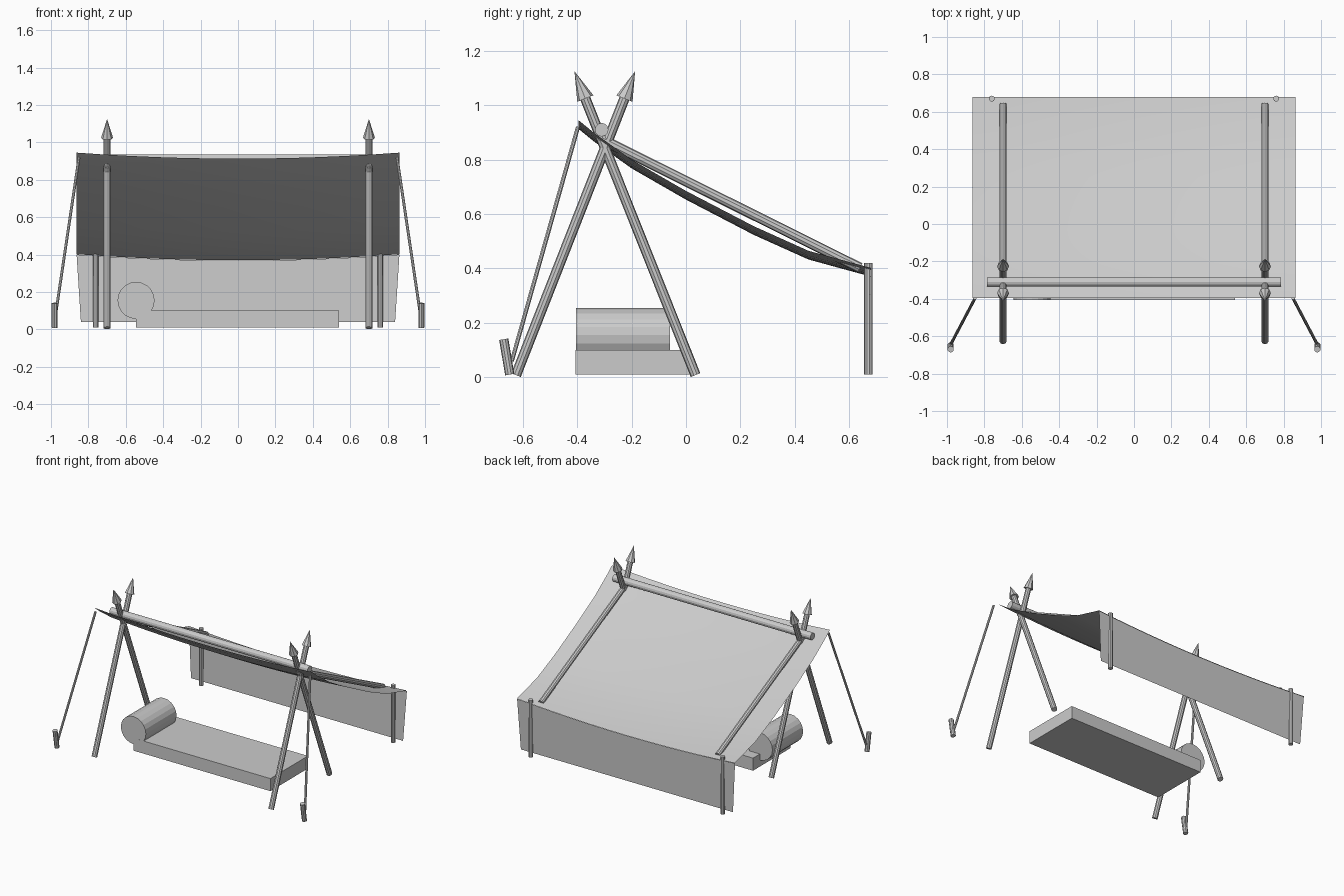
import bpy, bmesh
from mathutils import Vector

old = bpy.data.objects.get("Cube")
if old:
    bpy.data.objects.remove(old, do_unlink=True)

grey = bpy.data.materials.new("plain_grey")
grey.use_nodes = True
grey.diffuse_color = (0.6, 0.6, 0.6, 1)
grey.node_tree.nodes["Principled BSDF"].inputs["Base Color"].default_value = (0.6, 0.6, 0.6, 1)


def finish(name, bm, smooth=False):
    mesh = bpy.data.meshes.new(name)
    bm.to_mesh(mesh)
    bm.free()
    mesh.materials.append(grey)
    obj = bpy.data.objects.new(name, mesh)
    bpy.context.collection.objects.link(obj)
    if smooth:
        bpy.ops.object.select_all(action="DESELECT")
        obj.select_set(True)
        bpy.context.view_layer.objects.active = obj
        bpy.ops.object.shade_smooth_by_angle()
    return obj


def rod(name, start, end, r1, r2=None, sides=10):
    """Cylinder or cone between two points."""
    a, b = Vector(start), Vector(end)
    bm = bmesh.new()
    bmesh.ops.create_cone(bm, cap_ends=True, segments=sides, radius1=r1,
                          radius2=r1 if r2 is None else r2, depth=(b - a).length)
    turn = (b - a).to_track_quat("Z", "Y").to_matrix().to_4x4()
    bmesh.ops.transform(bm, matrix=turn, verts=bm.verts)
    bmesh.ops.translate(bm, vec=(a + b) / 2, verts=bm.verts)
    return finish(name, bm)


def sheet(name, rows, columns, point):
    """Grid surface; point(row, t) gives a position for t in -1..1."""
    bm = bmesh.new()
    grid = [[bm.verts.new(point(row, 2 * i / columns - 1)) for i in range(columns + 1)]
            for row in rows]
    for low, high in zip(grid, grid[1:]):
        for i in range(columns):
            bm.faces.new((low[i], low[i + 1], high[i + 1], high[i]))
    return finish(name, bm, True)


def sag(t):
    return 0.032 * (1 - t * t)


# Crossed poles with spear tips, sloping rails, posts, ropes and stakes on both sides
for side, s in (("left", 1), ("right", -1)):
    x = 0.70 * s
    for part, foot_y, tip_y in (("front", -0.625, -0.187), ("back", 0.035, -0.41)):
        foot, tip = Vector((x, foot_y, 0.008)), Vector((x, tip_y, 1.125))
        neck = foot.lerp(tip, 0.91)
        rod(f"{side}_{part}_pole", foot, neck, 0.019)
        rod(f"{side}_{part}_pole_tip", neck, tip, 0.032, 0, 8)
    rod(f"{side}_roof_rail", (x, -0.32, 0.88), (x, 0.64, 0.402), 0.019)
    rod(f"{side}_back_post", (0.76 * s, 0.67, 0.01), (0.76 * s, 0.67, 0.42), 0.016)
    rod(f"{side}_guy_rope", (0.85 * s, -0.397, 0.92), (0.978 * s, -0.64, 0.06), 0.008, None, 8)
    rod(f"{side}_stake", (0.98 * s, -0.648, 0.01), (0.98 * s, -0.67, 0.14), 0.017)

rod("ridge_bar", (-0.785, -0.31, 0.91), (0.785, -0.31, 0.91), 0.025, None, 12)

# Sagging canvas roof
profile = [(-0.395, 0.945), (-0.34, 0.90), (-0.2, 0.80), (0, 0.685),
           (0.25, 0.555), (0.45, 0.465), (0.68, 0.402)]
sheet("canvas_roof", profile, 12, lambda p, t: (0.863 * t, p[0], p[1] - sag(t)))

# Back wall hanging from the rear edge, slightly narrower at the bottom
wall = [(0.84, 0.668, 0.04, 0), (0.863, 0.678, 0.40, 1)]
sheet("canvas_back_wall", wall, 12,
      lambda p, t: (p[0] * t, p[1], p[2] - p[3] * sag(t)))

# Mattress with a rolled head end
bm = bmesh.new()
bmesh.ops.create_cube(bm, size=1)
bmesh.ops.scale(bm, vec=(1.085, 0.425, 0.09), verts=bm.verts)
bmesh.ops.translate(bm, vec=(-0.002, -0.193, 0.055), verts=bm.verts)
finish("mattress", bm)
rod("bed_roll", (-0.545, -0.405, 0.155), (-0.545, -0.058, 0.155), 0.099, None, 20)
